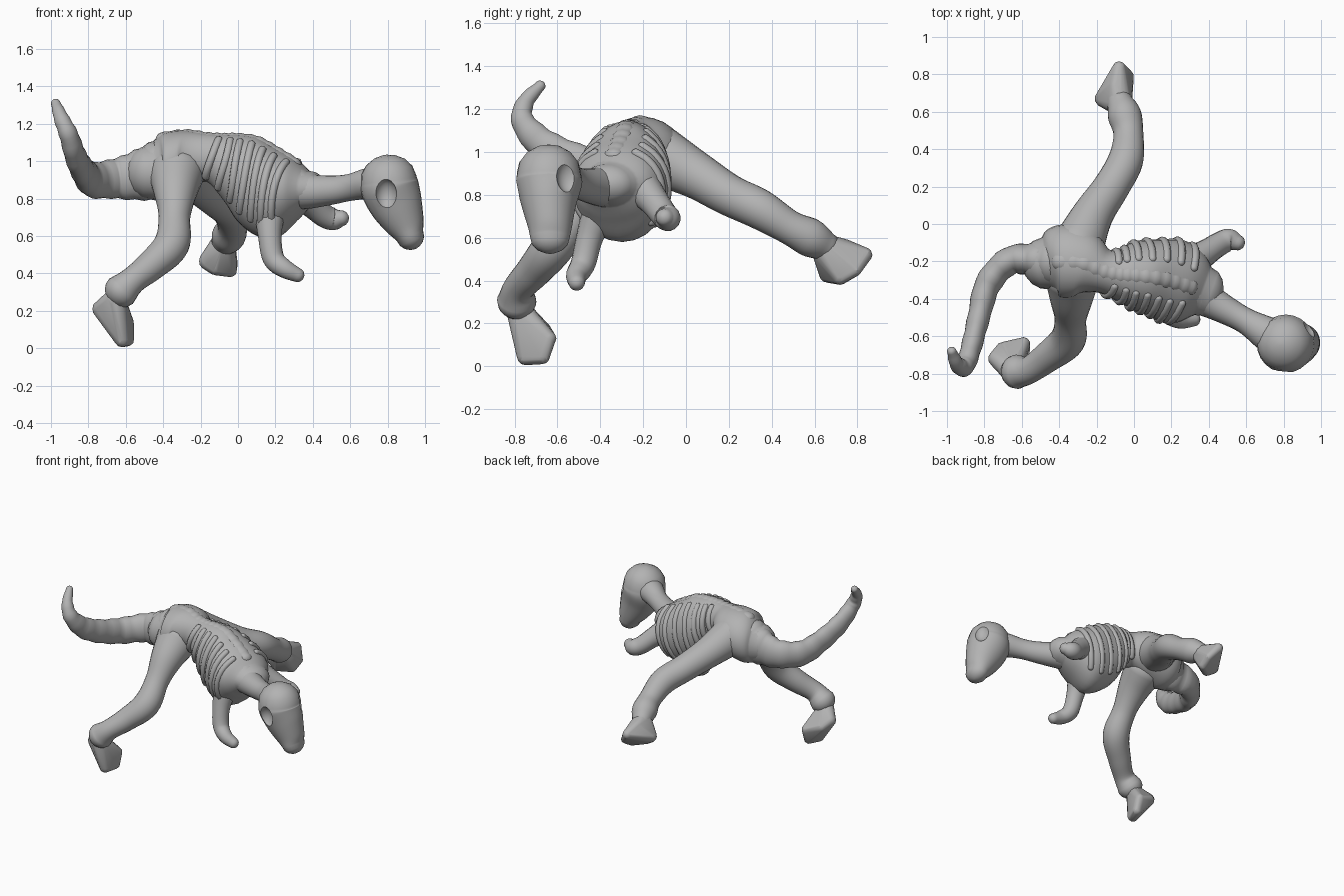
import bpy, bmesh, math
from mathutils import Vector, Matrix

if "Cube" in bpy.data.objects:
    bpy.data.objects.remove(bpy.data.objects["Cube"], do_unlink=True)

bone = bpy.data.materials.new("bone_grey")
bone.use_nodes = True
GREY = (0.45, 0.45, 0.45, 1)
bone.diffuse_color = GREY
bone.node_tree.nodes["Principled BSDF"].inputs["Base Color"].default_value = GREY

SIDES = 24


def spline(keys, steps):
    """Catmull-Rom through tuples (x, y, z, half width, half height)."""
    keys = [Vector(k if len(k) == 5 else (*k, k[3])) for k in keys]
    pad = [keys[0] * 2 - keys[1]] + keys + [keys[-1] * 2 - keys[-2]]
    out = []
    for a, b, c, d in zip(pad, pad[1:], pad[2:], pad[3:]):
        for i in range(steps):
            t = i / steps
            out.append(b + (c - a) * (t / 2) + (a * 2 - b * 5 + c * 4 - d) * (t * t / 2)
                       + (b * 3 - a - c * 3 + d) * (t ** 3 / 2))
    return out + [keys[-1]]


def loft(name, keys, steps=6, flat=False, wave=0.0, sides=SIDES):
    """Smooth limb of elliptical sections with rounded ends; returns object and rings."""
    pts = spline(keys, steps)
    pos = [Vector(p[:3]) for p in pts]
    up, frames = Vector((0, 0, 1)), []
    for i, p in enumerate(pts):
        t = pos[min(i + 1, len(pos) - 1)] - pos[max(i - 1, 0)]
        if flat:
            t.z, up = 0, Vector((0, 0, 1))
        t.normalize()
        side = t.cross(up).normalized()
        up = side.cross(t)
        grow = 1 + wave * math.sin(i * math.pi / 2)
        frames.append((pos[i], t, side * p[3] * grow, up * p[4] * grow))

    def ring(c, s, u):
        return [c + s * math.sin(a) + u * math.cos(a)
                for a in (math.tau * j / sides for j in range(sides))]

    def cap(frame, sign):
        c, t, s, u = frame
        reach = 0.45 * (s.length + u.length) * sign
        return [ring(c + t * reach * math.sin(a), s * math.cos(a), u * math.cos(a))
                for a in (0.4, 0.8, 1.2, 1.5)]

    body = [ring(c, s, u) for c, t, s, u in frames]
    rings = cap(frames[0], -1)[::-1] + body + cap(frames[-1], 1)
    bm = bmesh.new()
    vs = [[bm.verts.new(v) for v in r] for r in rings]
    for a, b in zip(vs, vs[1:]):
        for j in range(sides):
            k = (j + 1) % sides
            bm.faces.new((a[j], a[k], b[k], b[j]))
    bm.faces.new(vs[0])
    bm.faces.new(vs[-1])
    return finish(name, bm), body


def finish(name, bm):
    bmesh.ops.recalc_face_normals(bm, faces=bm.faces)
    me = bpy.data.meshes.new(name)
    bm.to_mesh(me)
    bm.free()
    me.shade_smooth()
    me.materials.append(bone)
    ob = bpy.data.objects.new(name, me)
    bpy.context.collection.objects.link(ob)
    return ob


def sharpen(ob, angle):
    bpy.ops.object.select_all(action='DESELECT')
    bpy.context.view_layer.objects.active = ob
    ob.select_set(True)
    bpy.ops.object.shade_smooth_by_angle(angle=math.radians(angle))


# Trunk: pelvis, narrow waist and deep ribcage
trunk, rings = loft("trunk", [
    (-.47, -.21, .94, .14, .145), (-.4, -.2, .97, .195, .18), (-.28, -.21, 1.0, .185, .165),
    (-.17, -.25, 1.02, .12, .13), (-.08, -.27, .97, .14, .175), (0, -.275, .91, .185, .235),
    (.1, -.285, .865, .205, .265), (.2, -.305, .83, .228, .245), (.3, -.335, .845, .2, .17),
    (.37, -.36, .85, .135, .1)], flat=True)

# Ribs: soft arcs sunk into the ribcage, leaning forward at the top
for n in range(7):
    for sign, label in ((1, "right"), (-1, "left")):
        keys = []
        for j in range(2, 10):
            f = 21 + n * 4 + 2.5 * math.cos(math.tau * j / SIDES)
            i = int(f)
            p = rings[i][sign * j].lerp(rings[i + 1][sign * j], f - i)
            p = p.lerp(Vector((p.x, -.29, .88)), .04)
            keys.append((*p, .022))
        loft(f"{label}_rib_{n + 1}", keys, steps=2, sides=8)

# Low spine ridge along the back
loft("spine", [(*rings[i][0] - Vector((0, 0, .035)), .05, .04) for i in range(6, 50, 6)],
     steps=8, wave=.06, sides=12)

# Tail curling round to the right and up
loft("tail", [
    (-.42, -.2, .95, .14, .16), (-.55, -.19, .92, .09, .13), (-.67, -.2, .905, .075, .105),
    (-.78, -.32, .9, .07, .095), (-.83, -.5, .95, .06, .085), (-.87, -.66, 1.03, .055, .075),
    (-.905, -.76, 1.14, .05, .055), (-.945, -.75, 1.23, .04), (-.975, -.68, 1.31, .025)],
    wave=.035)

# Neck
loft("neck", [
    (.28, -.35, .86, .13, .13), (.38, -.4, .84, .095, .095), (.5, -.465, .845, .075, .078),
    (.6, -.52, .86, .07, .072), (.7, -.58, .88, .09, .085), (.78, -.63, .88, .1, .1)])

# Skull with hollow eye sockets
skull, _ = loft("skull", [
    (.805, -.64, .9, .15, .15), (.815, -.64, .85, .155, .155), (.85, -.64, .76, .13, .14),
    (.895, -.635, .66, .105, .105), (.92, -.635, .6, .092, .075)])
for label, centre in (("right", (.79, -.8, .82)), ("left", (.965, -.54, .89))):
    bm = bmesh.new()
    bmesh.ops.create_uvsphere(bm, u_segments=20, v_segments=12, radius=1,
                              matrix=Matrix.Translation(centre) @ Matrix.Diagonal((.06, .065, .085, 1)))
    cutter = finish(label + "_socket_cutter", bm)
    cutter.hide_render = True
    mod = skull.modifiers.new("socket", 'BOOLEAN')
    mod.operation, mod.object, mod.solver = 'DIFFERENCE', cutter, 'EXACT'
    bpy.context.view_layer.objects.active = skull
    bpy.ops.object.modifier_apply(modifier=mod.name)
    bpy.data.objects.remove(cutter, do_unlink=True)
sharpen(skull, 40)

# Legs in a wide stride, swelling at knees and ankles
loft("right_leg", [
    (-.33, -.28, .93, .15), (-.335, -.4, .83, .115), (-.34, -.51, .7, .085),
    (-.355, -.62, .555, .095), (-.46, -.71, .445, .082), (-.56, -.78, .365, .073),
    (-.625, -.79, .305, .092)])
loft("left_leg", [
    (-.3, -.12, .98, .14), (-.22, .05, .89, .11), (-.12, .2, .8, .097), (-.045, .34, .735, .094),
    (-.03, .48, .65, .08), (-.05, .58, .6, .09), (-.075, .65, .56, .07)])

# Feet: flared wedges, wrapped around a ball at every corner
FEET = {
    "right": [(-.66, -.78, .26, .06), (-.735, -.72, .21, .045), (-.62, -.75, .045, .04),
              (-.59, -.67, .045, .035), (-.59, -.64, .13, .035), (-.7, -.67, .17, .04)],
    "left": [(-.08, .65, .55, .07), (-.165, .67, .465, .045), (-.12, .66, .43, .04),
             (-.04, .72, .415, .035), (-.03, .79, .45, .03), (-.08, .835, .52, .035),
             (-.1, .74, .56, .035)],
}
for label, corners in FEET.items():
    bm = bmesh.new()
    for *centre, radius in corners:
        bmesh.ops.create_icosphere(bm, subdivisions=2, radius=radius,
                                   matrix=Matrix.Translation(centre))
    hull = bmesh.ops.convex_hull(bm, input=bm.verts)
    inner = {e for e in hull["geom_interior"] if isinstance(e, bmesh.types.BMVert)}
    bmesh.ops.delete(bm, geom=list(inner), context='VERTS')
    sharpen(finish(label + "_foot", bm), 35)

# Short arms
loft("right_arm", [
    (.17, -.4, .74, .085), (.17, -.45, .6, .063), (.19, -.48, .48, .058),
    (.25, -.51, .425, .05), (.32, -.51, .39, .038)], sides=16)
loft("left_arm", [
    (.3, -.21, .84, .09), (.39, -.15, .77, .07), (.46, -.105, .71, .063),
    (.51, -.085, .69, .06), (.555, -.1, .695, .042)], sides=16)
